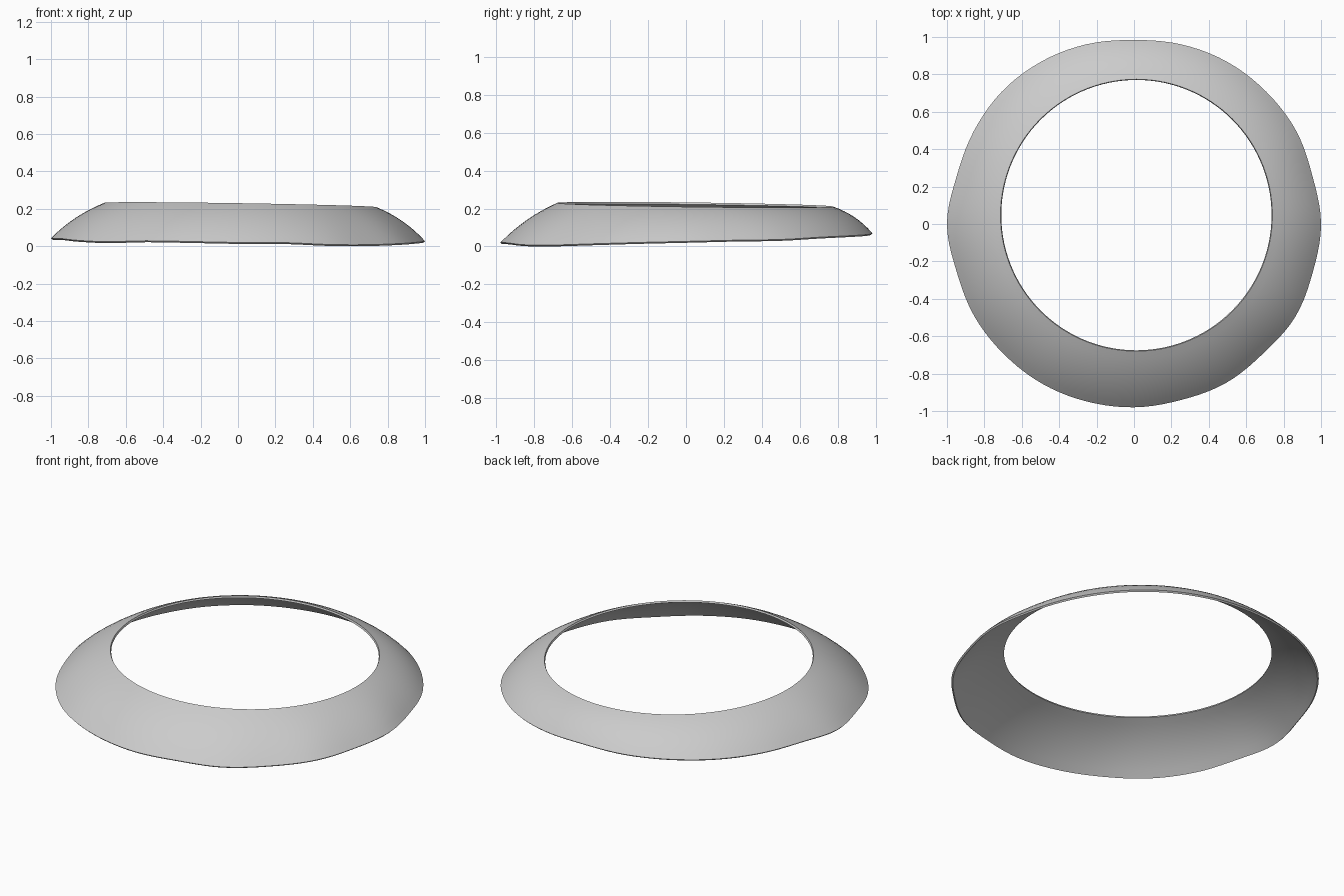
import bpy, bmesh, math
from mathutils import Vector

if "Cube" in bpy.data.objects:
    bpy.data.objects.remove(bpy.data.objects["Cube"])

# One grey material
grey = bpy.data.materials.new("grey")
grey.diffuse_color = (0.6, 0.6, 0.6, 1.0)
grey.use_nodes = True
grey.node_tree.nodes["Principled BSDF"].inputs["Base Color"].default_value = grey.diffuse_color

# Uneven lower rim: (radius, height) every 15 degrees from +x, counter-clockwise
RIM = [(1.0, .022), (.988, .028), (1.0, .032), (1.0, .044), (1.0, .052), (.993, .058),
       (.984, .064), (.994, .06), (1.0, .058), (1.0, .055), (.99, .052), (.982, .05),
       (1.0, .038), (.982, .036), (.986, .026), (.984, .019), (.985, .024), (.982, .02),
       (.98, .015), (.974, .014), (.982, .004), (.978, .003), (.995, .009), (.99, .016)]
SEGMENTS, ROWS, THICKNESS = 120, 8, 0.011


def rim_at(t):
    """Smooth periodic interpolation of the rim table."""
    n = len(RIM)
    k = int(math.floor(t * n))
    f = t * n - k
    p0, p1, p2, p3 = (Vector(RIM[(k + d) % n]) for d in (-1, 0, 1, 2))
    return 0.5 * (2 * p1 + (p2 - p0) * f + (2 * p0 - 5 * p1 + 4 * p2 - p3) * f * f
                  + (3 * p1 - p0 - 3 * p2 + p3) * f ** 3)


# Domed ring: bulged strip from the tilted opening down to the wavy rim
bm = bmesh.new()
columns = []
for i in range(SEGMENTS):
    a = math.tau * i / SEGMENTS
    radius, height = rim_at(i / SEGMENTS)
    radial = Vector((math.cos(a), math.sin(a), 0))
    low = radial * radius + Vector((0, 0, height + 0.005))
    high = radial * 0.727 + Vector((0.013, 0.047, 0))
    high.z = 0.221 - 0.016 * high.x - 0.013 * high.y
    along = low - high
    out = (along.cross(Vector((-radial.y, radial.x, 0)))).normalized()
    column = []
    for j in range(ROWS + 1):
        s = j / ROWS
        column.append(bm.verts.new(high + along * s + out * 0.018 * 4 * s * (1 - s)))
    columns.append(column)
for i, left in enumerate(columns):
    right = columns[(i + 1) % SEGMENTS]
    for j in range(ROWS):
        bm.faces.new((left[j], left[j + 1], right[j + 1], right[j]))
mesh = bpy.data.meshes.new("domed_ring")
bm.to_mesh(mesh)
bm.free()
mesh.materials.append(grey)
ring = bpy.data.objects.new("domed_ring", mesh)
bpy.context.collection.objects.link(ring)

# Thin wall, thickened inwards
wall = ring.modifiers.new("wall", 'SOLIDIFY')
wall.thickness = THICKNESS
wall.offset = -1
bpy.context.view_layer.objects.active = ring
ring.select_set(True)
bpy.ops.object.modifier_apply(modifier="wall")
bpy.ops.object.shade_smooth_by_angle(angle=math.radians(35))
